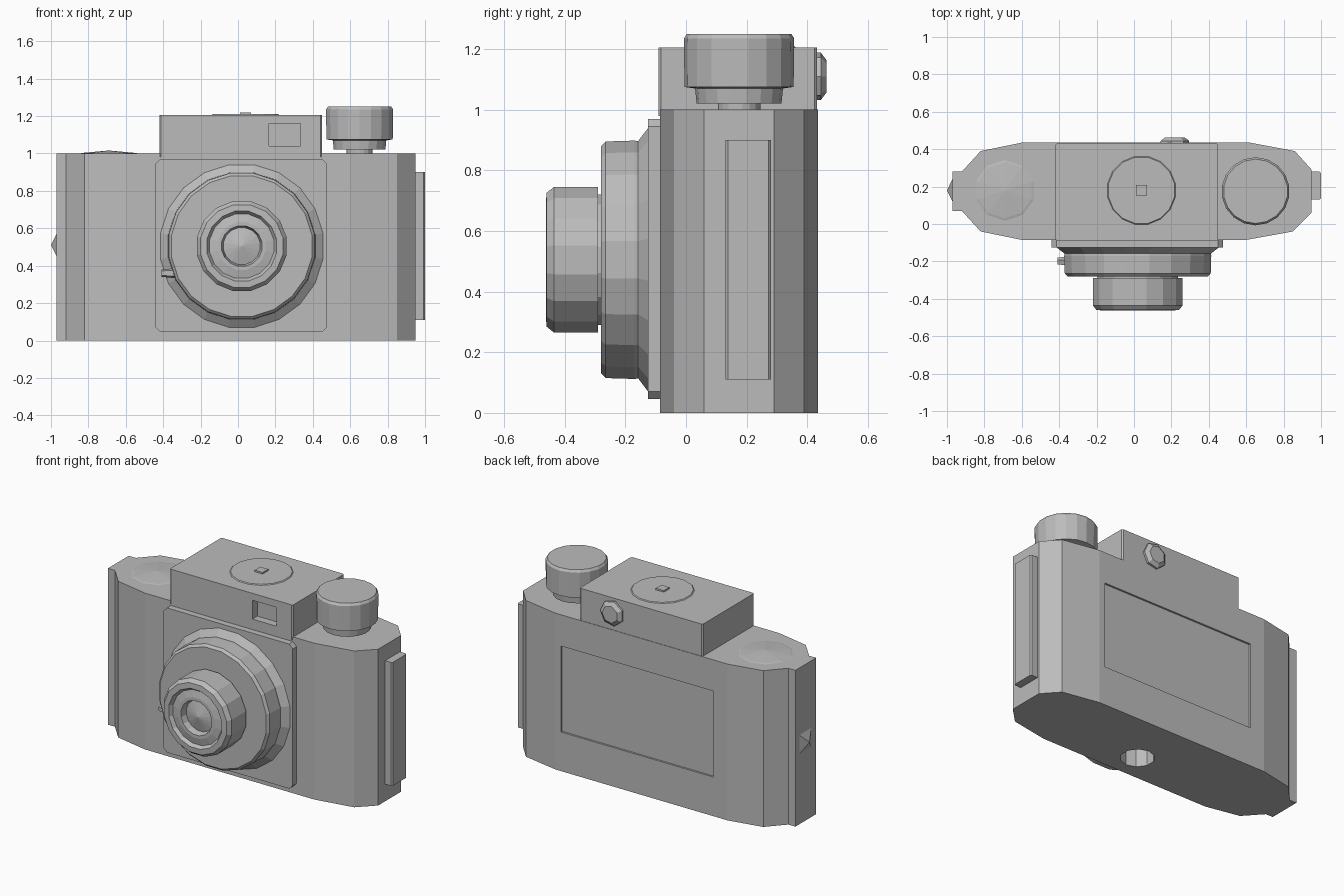
import bpy, bmesh, math
from mathutils import Matrix, Vector

cube = bpy.data.objects.get("Cube")
if cube:
    bpy.data.objects.remove(cube, do_unlink=True)

grey = bpy.data.materials.new("plain grey")
grey.use_nodes = True
GREY = (0.5, 0.5, 0.5, 1)
grey.diffuse_color = GREY
grey.node_tree.nodes["Principled BSDF"].inputs["Base Color"].default_value = GREY


def finish(name, bm):
    bmesh.ops.recalc_face_normals(bm, faces=bm.faces)
    mesh = bpy.data.meshes.new(name)
    bm.to_mesh(mesh)
    bm.free()
    mesh.materials.append(grey)
    obj = bpy.data.objects.new(name, mesh)
    bpy.context.collection.objects.link(obj)
    return obj


def box(name, x, y, z, bevel=0, bevel_axis=None):
    """Box from (min, max) ranges, optionally rounding edges along one axis."""
    bm = bmesh.new()
    bmesh.ops.create_cube(bm, size=1)
    for v in bm.verts:
        v.co = [(r[0] + r[1]) / 2 + c * (r[1] - r[0]) for c, r in zip(v.co, (x, y, z))]
    if bevel:
        edges = [e for e in bm.edges if bevel_axis is None or
                 abs((e.verts[0].co - e.verts[1].co).normalized()[bevel_axis]) > 0.9]
        bmesh.ops.bevel(bm, geom=edges, offset=bevel, segments=1, affect='EDGES')
    return finish(name, bm)


def lathe(name, centre, axis, profile, sides=20):
    """Turn (radius, distance) points about an axis through centre."""
    bm = bmesh.new()
    turn = Vector(axis).to_track_quat('Z', 'Y').to_matrix().to_4x4()
    place = Matrix.Translation(centre) @ turn
    rings = []
    for r, d in profile:
        count = sides if r > 0 else 1
        angles = [2 * math.pi * (i + 0.5) / sides for i in range(count)]
        rings.append([bm.verts.new(place @ Vector((r * math.cos(a), r * math.sin(a), d)))
                      for a in angles])
    for a, b in zip(rings, rings[1:]):
        for i in range(sides):
            j = (i + 1) % sides
            quad = [a[i % len(a)], a[j % len(a)], b[j % len(b)], b[i % len(b)]]
            bm.faces.new(list(dict.fromkeys(quad)))
    for ring in (rings[0], rings[-1]):
        if len(ring) > 1:
            bm.faces.new(ring)
    return finish(name, bm)


def cut(target, cutter):
    """Subtract the cutter and remove it."""
    mod = target.modifiers.new("cut", 'BOOLEAN')
    mod.operation, mod.solver, mod.object = 'DIFFERENCE', 'EXACT', cutter
    cutter.hide_render = True
    bpy.context.view_layer.objects.active = target
    bpy.ops.object.modifier_apply(modifier=mod.name)
    bpy.data.objects.remove(cutter, do_unlink=True)


# Body: outline with chamfered ends, extruded upward
outline = [(-0.60, -0.085), (0.60, -0.085), (0.85, -0.04), (0.95, 0.06), (0.95, 0.29),
           (0.86, 0.39), (0.62, 0.435), (-0.60, 0.435), (-0.82, 0.39), (-0.92, 0.28),
           (-0.92, 0.07), (-0.82, -0.04)]
bm = bmesh.new()
base = bm.faces.new([bm.verts.new((x, y, 0)) for x, y in outline])
top = bmesh.ops.extrude_face_region(bm, geom=[base])["geom"]
bmesh.ops.translate(bm, vec=(0, 0, 1),
                    verts=[v for v in top if isinstance(v, bmesh.types.BMVert)])
body = finish("body", bm)
cut(body, box("panel_cutter", (-0.50, 0.58), (0.423, 0.6), (0.25, 0.80)))
cut(body, lathe("socket_cutter", (0.05, 0.09, -0.1), (0, 0, 1), [(0.1, 0), (0.1, 0.25)], 10))

# End fittings
box("left_side_plate", (0.94, 1.0), (0.13, 0.28), (0.11, 0.90), 0.008, 2)
box("right_end_block", (-0.97, -0.91), (0.07, 0.28), (0, 1.0))
lathe("right_end_stud", (-0.97, 0.18, 0.51), (-1, 0, 0), [(0.085, 0), (0, 0.03)], 4)

# Viewfinder housing with window and eyepiece
housing = box("viewfinder_housing", (-0.42, 0.45), (-0.09, 0.432), (0.98, 1.205), 0.008, 2)
cut(housing, box("window_cutter", (0.165, 0.335), (-0.2, -0.04), (1.04, 1.16)))
lathe("eyepiece", (0.215, 0.42, 1.11), (0, 1, 0), [(0.08, 0), (0.08, 0.025), (0.055, 0.043)], 7)
lathe("top_dial", (0.04, 0.18, 1.2), (0, 0, 1), [(0.19, 0), (0.18, 0.01)], 16)
lathe("dial_pin", (0.04, 0.18, 1.205), (0, 0, 1), [(0.04, 0), (0.04, 0.015)], 4)

# Winding knob and low cap on the opposite shoulder
lathe("winding_knob", (0.65, 0.175, 0.99), (0, 0, 1),
      [(0.07, 0), (0.07, 0.03), (0.14, 0.03), (0.145, 0.08), (0.18, 0.085),
       (0.182, 0.245), (0.172, 0.26)], 18)
lathe("shoulder_cap", (-0.69, 0.18, 0.998), (0, 0, 1), [(0.17, 0), (0.15, 0.005), (0, 0.018)], 10)

# Lens mount, shutter housing and barrel
LENS = (0.02, 0, 0.505)
box("lens_plate", (-0.44, 0.475), (-0.125, -0.07), (0.045, 0.97), 0.025, 1)
lathe("mount_flare", LENS, (0, -1, 0), [(0.445, 0.11), (0.44, 0.125), (0.38, 0.17)], 20)
lathe("shutter_housing", LENS, (0, -1, 0),
      [(0.39, 0.12), (0.398, 0.17), (0.395, 0.265), (0.38, 0.28)], 20)
lathe("lens_barrel", LENS, (0, -1, 0),
      [(0.22, 0.27), (0.22, 0.29), (0.245, 0.29), (0.245, 0.435), (0.225, 0.46),
       (0.19, 0.462), (0.175, 0.44), (0.13, 0.45), (0.11, 0.45), (0.1, 0.41), (0, 0.435)], 16)
lathe("shutter_lever", (-0.37, -0.2, 0.36), (-1, 0, 0), [(0.03, -0.05), (0.02, 0.04)], 5)
